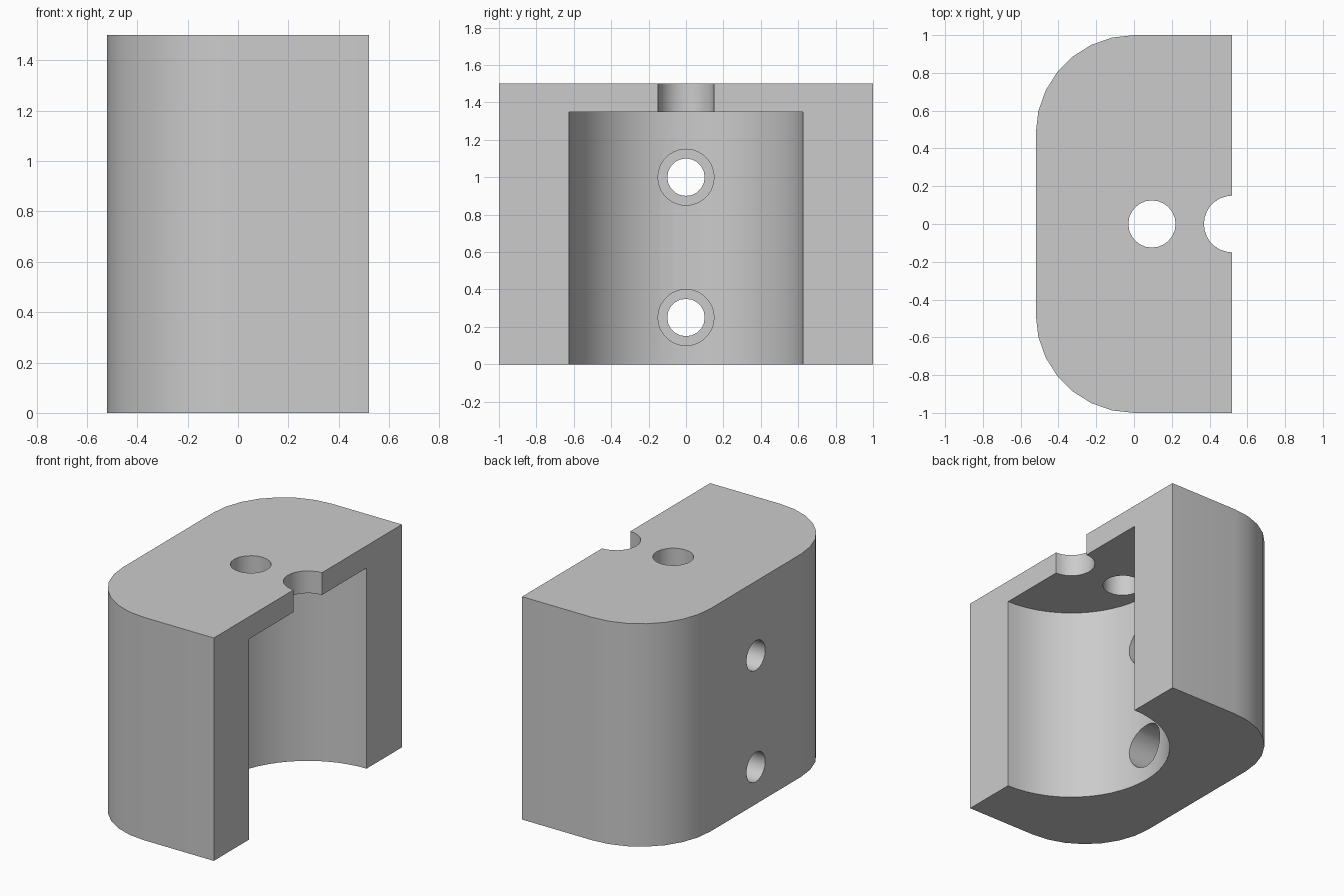
import bpy, bmesh, math
from mathutils import Matrix, Vector

cube = bpy.data.objects.get("Cube")
if cube:
    bpy.data.objects.remove(cube, do_unlink=True)

HALF_X, HEIGHT, ROOF, CORNER = 0.52, 1.5, 1.35, 0.52

grey = bpy.data.materials.new("plain grey")
grey.use_nodes = True
colour = (0.6, 0.6, 0.6, 1)
grey.diffuse_color = colour
grey.node_tree.nodes["Principled BSDF"].inputs["Base Color"].default_value = colour


def add_object(name, bm):
    bmesh.ops.recalc_face_normals(bm, faces=bm.faces)
    mesh = bpy.data.meshes.new(name)
    bm.to_mesh(mesh)
    bm.free()
    mesh.materials.append(grey)
    obj = bpy.data.objects.new(name, mesh)
    bpy.context.collection.objects.link(obj)
    return obj


def cylinder(name, start, end, radius, sides):
    """Closed cylinder between two points."""
    start, end = Vector(start), Vector(end)
    axis = end - start
    turn = Vector((0, 0, 1)).rotation_difference(axis).to_matrix().to_4x4()
    bm = bmesh.new()
    bmesh.ops.create_cone(bm, cap_ends=True, segments=sides, radius1=radius,
                          radius2=radius, depth=axis.length,
                          matrix=Matrix.Translation((start + end) / 2) @ turn)
    return add_object(name, bm)


# Block: outline with two rounded corners, extruded upward
outline = [(HALF_X, -1), (HALF_X, 1)]
for side in (1, -1):
    arc = []
    for i in range(8):
        a = math.pi / 2 * i / 7
        arc.append((CORNER - HALF_X - CORNER * math.sin(a),
                    side * (1 - CORNER + CORNER * math.cos(a))))
    outline += arc if side > 0 else arc[::-1]
bm = bmesh.new()
base = bm.faces.new([bm.verts.new((x, y, 0)) for x, y in outline])
top = bmesh.ops.extrude_face_region(bm, geom=[base])["geom"]
bmesh.ops.translate(bm, vec=(0, 0, HEIGHT),
                    verts=[v for v in top if isinstance(v, bmesh.types.BMVert)])
block = add_object("block", bm)

# Cutters: half-round cavity, roof notch, roof hole, stepped wall holes
cutters = [
    cylinder("cavity_cutter", (HALF_X, 0, -0.2), (HALF_X, 0, ROOF), 0.625, 56),
    cylinder("notch_cutter", (HALF_X, 0, 1.2), (HALF_X, 0, 1.7), 0.15, 28),
    cylinder("roof_hole_cutter", (0.095, 0, 1.2), (0.095, 0, 1.7), 0.125, 24),
]
for label, z in (("lower", 0.25), ("upper", 1.0)):
    cutters.append(cylinder(label + "_bore_cutter", (-0.8, 0, z), (0.2, 0, z), 0.1, 20))
    cutters.append(cylinder(label + "_counterbore_cutter", (-0.32, 0, z), (0.2, 0, z), 0.15, 28))

for cutter in cutters:
    mod = block.modifiers.new(cutter.name, "BOOLEAN")
    mod.operation = "DIFFERENCE"
    mod.solver = "EXACT"
    mod.object = cutter

# Apply the cuts, then drop the cutters
bpy.ops.object.select_all(action="DESELECT")
bpy.context.view_layer.objects.active = block
block.select_set(True)
for mod in list(block.modifiers):
    bpy.ops.object.modifier_apply(modifier=mod.name)
for cutter in cutters:
    bpy.data.objects.remove(cutter, do_unlink=True)

bpy.ops.object.shade_smooth_by_angle(angle=math.radians(30))
